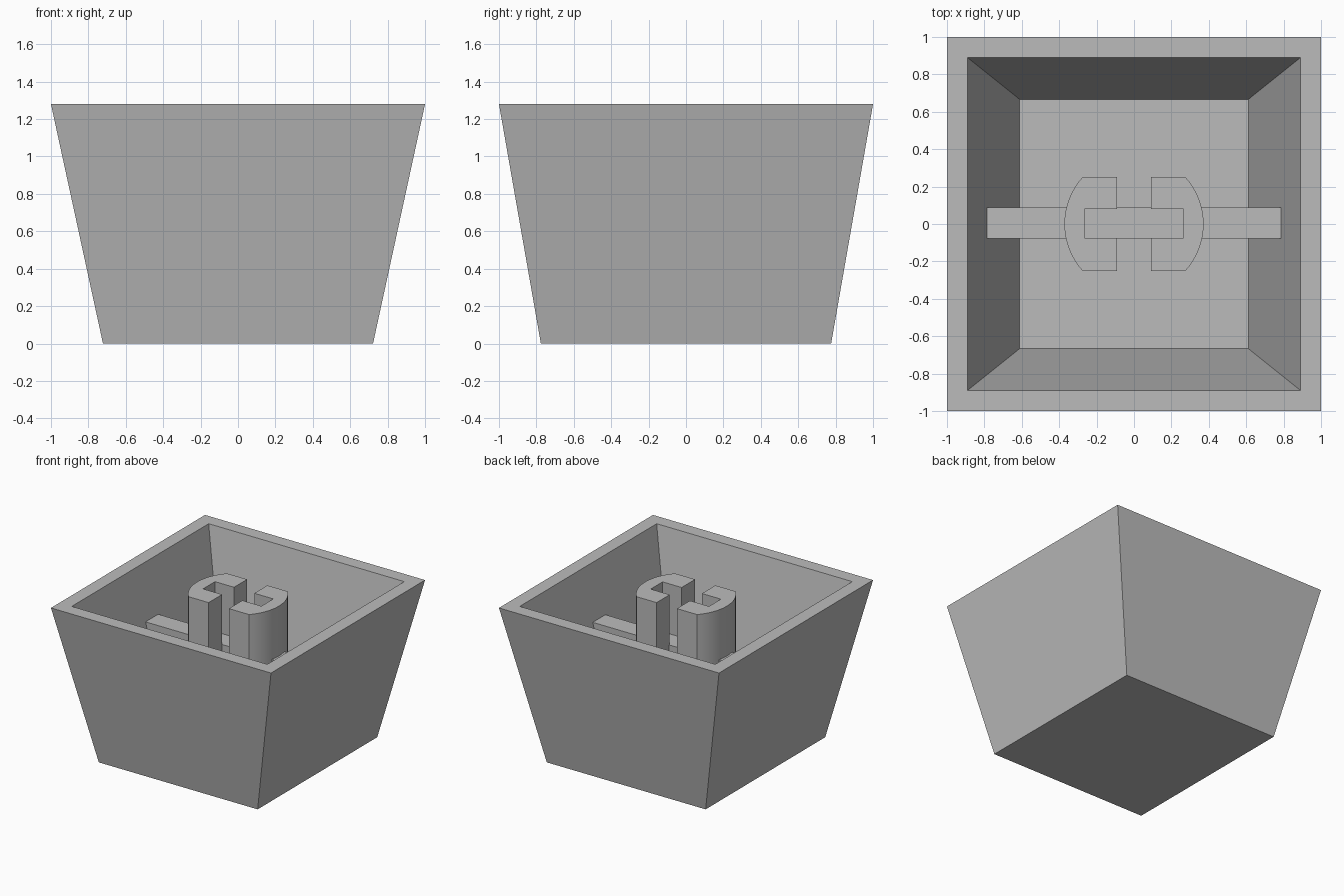
import bpy, bmesh, math

cube = bpy.data.objects.get("Cube")
if cube:
    bpy.data.objects.remove(cube, do_unlink=True)

HEIGHT, FLOOR, BAR_TOP = 1.28, 0.17, 0.87

grey = bpy.data.materials.new("light grey plastic")
grey.use_nodes = True
COLOUR = (0.5, 0.5, 0.5, 1)
grey.diffuse_color = COLOUR
grey.node_tree.nodes["Principled BSDF"].inputs["Base Color"].default_value = COLOUR


def finish(name, bm):
    bmesh.ops.recalc_face_normals(bm, faces=bm.faces)
    mesh = bpy.data.meshes.new(name)
    bm.to_mesh(mesh)
    bm.free()
    mesh.materials.append(grey)
    obj = bpy.data.objects.new(name, mesh)
    bpy.context.collection.objects.link(obj)
    return obj


def rect(hx, hy, z, y=0):
    return [(-hx, y - hy, z), (hx, y - hy, z), (hx, y + hy, z), (-hx, y + hy, z)]


def loft(name, rings):
    """Skin successive rings of points and cap both ends."""
    bm = bmesh.new()
    loops = [[bm.verts.new(p) for p in ring] for ring in rings]
    n = len(loops[0])
    for a, b in zip(loops, loops[1:]):
        for i in range(n):
            j = (i + 1) % n
            bm.faces.new((a[i], a[j], b[j], b[i]))
    bm.faces.new(loops[0])
    bm.faces.new(loops[-1])
    return finish(name, bm)


# Tapered hollow shell: outside wall, rim, inside wall, floor
loft("shell", [rect(0.722, 0.776, 0), rect(1, 1, HEIGHT),
               rect(0.889, 0.889, HEIGHT), rect(0.611, 0.666, FLOOR)])

# Cross bar whose ends follow the sloping inner walls
loft("cross_bar", [rect(0.615, 0.082, FLOOR - 0.01, 0.005),
                   rect(0.789, 0.082, BAR_TOP, 0.005)])

# Two C-shaped socket halves with rounded outer sides
RADIUS, HALF_DEPTH, SLOT, GAP = 0.372, 0.25, 0.265, 0.092
reach = math.asin(HALF_DEPTH / RADIUS)
steps = 16
arc = [(RADIUS * math.cos(a), RADIUS * math.sin(a))
       for a in (reach * (2 * i / steps - 1) for i in range(steps + 1))]
profile = arc + [(GAP, HALF_DEPTH), (GAP, 0.08), (SLOT, 0.08),
                 (SLOT, -0.075), (GAP, -0.075), (GAP, -HALF_DEPTH)]
for name, side in (("left_socket", 1), ("right_socket", -1)):
    half = loft(name, [[(side * x, y, z) for x, y in profile]
                       for z in (FLOOR - 0.01, HEIGHT)])
    bpy.ops.object.select_all(action="DESELECT")
    half.select_set(True)
    bpy.context.view_layer.objects.active = half
    bpy.ops.object.shade_smooth_by_angle(angle=math.radians(30))
